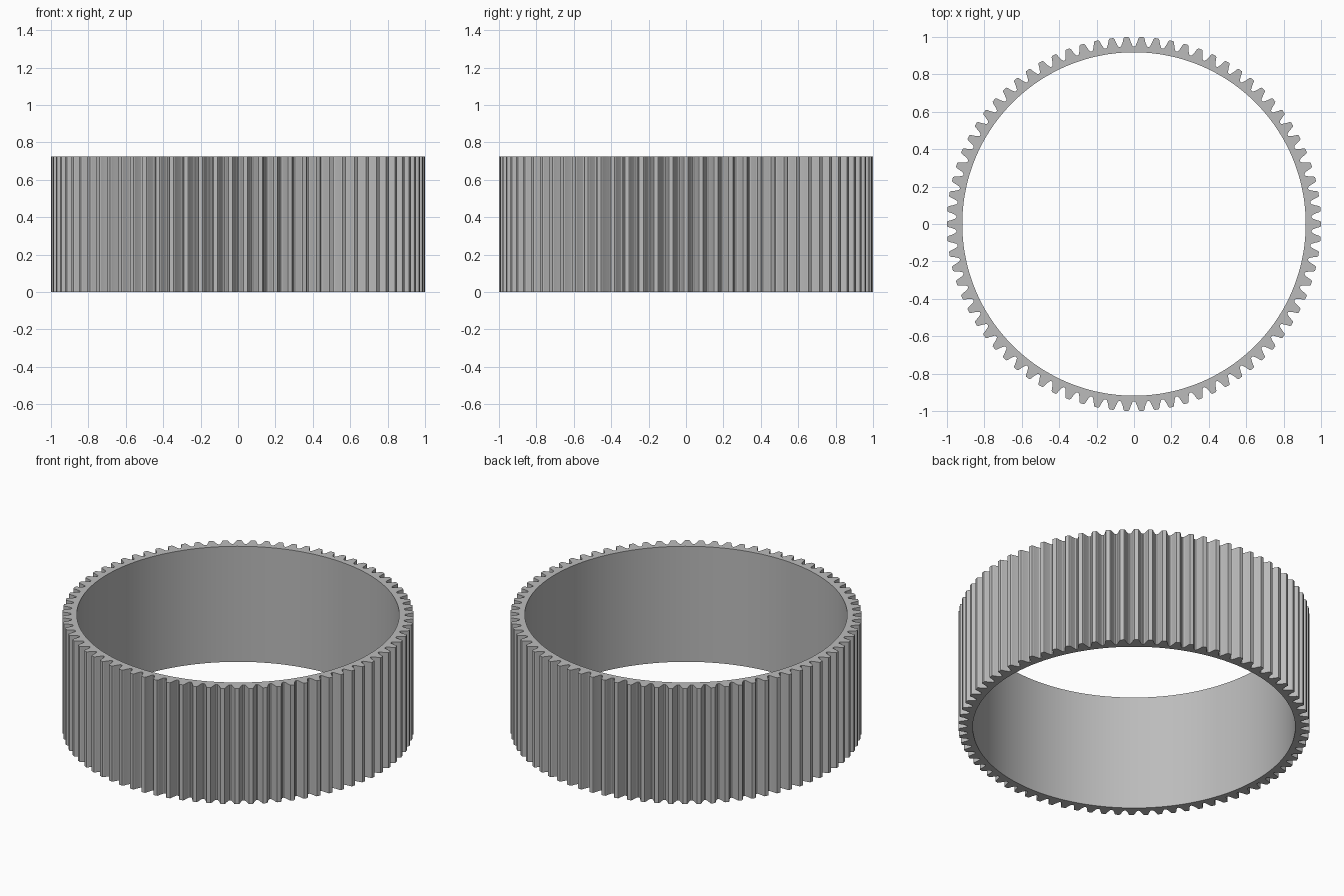
import bpy
import bmesh
from math import cos, sin, tau, radians

if "Cube" in bpy.data.objects:
    bpy.data.objects.remove(bpy.data.objects["Cube"], do_unlink=True)

TEETH = 78
HEIGHT = 0.726
BORE = 0.918

# One tooth: (share of the pitch from the tooth centre, radius)
half_tooth = [(0.14, 1.0), (0.20, 0.993), (0.27, 0.975), (0.38, 0.955), (0.45, 0.95)]
tooth = [(-s, r) for s, r in reversed(half_tooth)] + half_tooth

# Plain grey metal
grey = bpy.data.materials.new("grey_metal")
grey.use_nodes = True
colour = (0.5, 0.5, 0.5, 1)
grey.diffuse_color = colour
grey.node_tree.nodes["Principled BSDF"].inputs["Base Color"].default_value = colour

# Toothed outline and the bore behind it, at both heights
bm = bmesh.new()


def loop(points, z):
    return [bm.verts.new((r * cos(a), r * sin(a), z)) for a, r in points]


outline = [((i + s) * tau / TEETH, r) for i in range(TEETH) for s, r in tooth]
bore = [(a, BORE) for a, r in outline]
rings = [loop(outline, 0), loop(outline, HEIGHT), loop(bore, HEIGHT), loop(bore, 0)]

# Outer teeth, top rim, bore wall and bottom rim
count = len(outline)
for k in range(4):
    low, high = rings[k], rings[(k + 1) % 4]
    for i in range(count):
        j = (i + 1) % count
        bm.faces.new((low[i], low[j], high[j], high[i]))
bmesh.ops.recalc_face_normals(bm, faces=bm.faces)

mesh = bpy.data.meshes.new("toothed_ring")
bm.to_mesh(mesh)
bm.free()
mesh.materials.append(grey)
ring = bpy.data.objects.new("toothed_ring", mesh)
bpy.context.collection.objects.link(ring)

# Smooth bore, crisp tooth edges
bpy.ops.object.select_all(action="DESELECT")
ring.select_set(True)
bpy.context.view_layer.objects.active = ring
bpy.ops.object.shade_smooth_by_angle(angle=radians(15))
